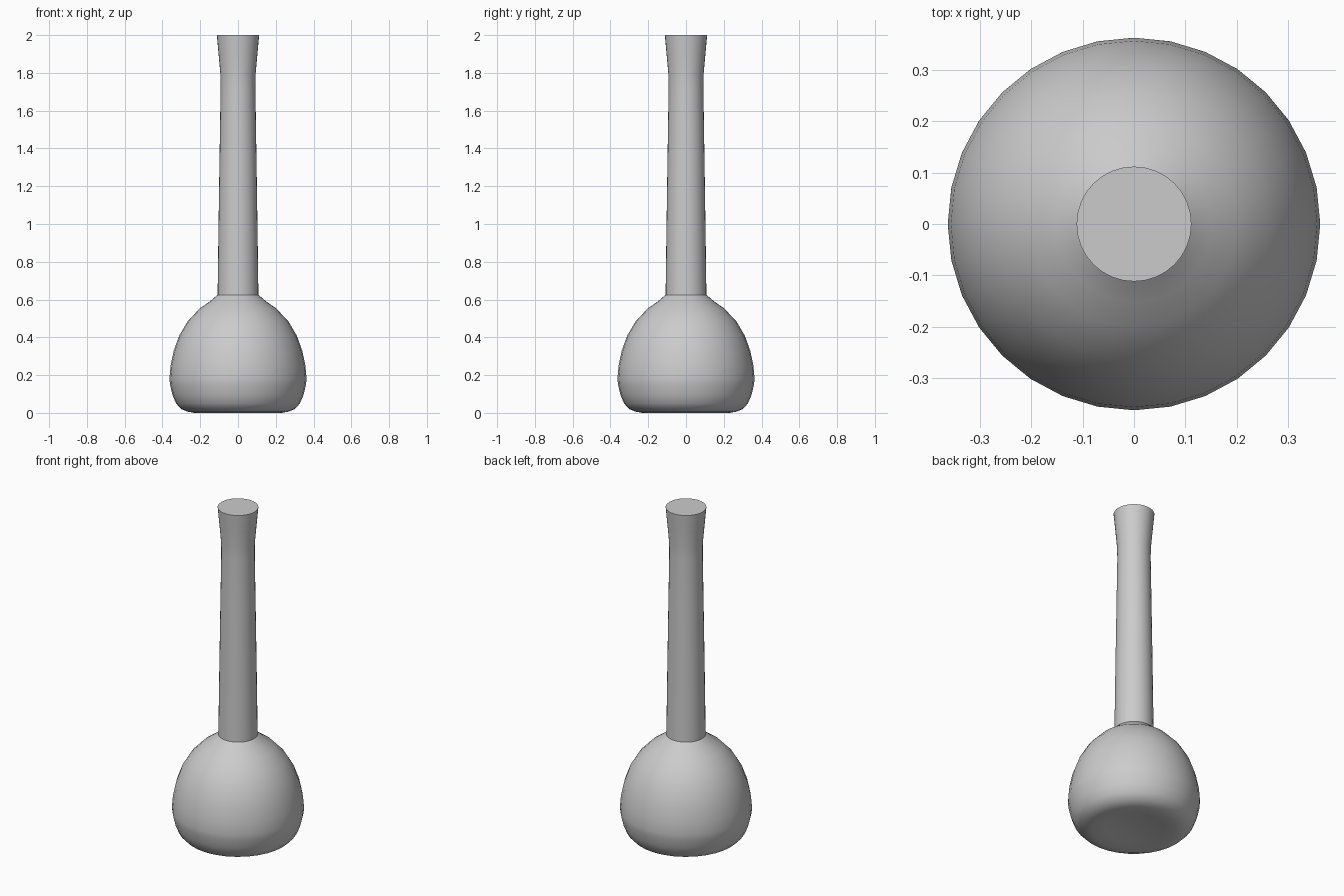
import bpy, bmesh, math

if "Cube" in bpy.data.objects:
    bpy.data.objects.remove(bpy.data.objects["Cube"])

SIDES = 32

def lathe(name, profile, angle):
    """Revolve (radius, z) points, listed bottom to top, about z."""
    bm = bmesh.new()
    rings = []
    for r, z in profile:
        if r == 0:
            rings.append([bm.verts.new((0, 0, z))] * SIDES)
        else:
            rings.append([bm.verts.new((r * math.cos(2 * math.pi * i / SIDES),
                                        r * math.sin(2 * math.pi * i / SIDES), z))
                          for i in range(SIDES)])
    for low, high in zip(rings, rings[1:]):
        for i in range(SIDES):
            j = (i + 1) % SIDES
            corners = [low[i], low[j], high[j], high[i]]
            bm.faces.new(list(dict.fromkeys(corners)))
    bmesh.ops.recalc_face_normals(bm, faces=bm.faces)
    mesh = bpy.data.meshes.new(name)
    bm.to_mesh(mesh)
    bm.free()
    ob = bpy.data.objects.new(name, mesh)
    bpy.context.collection.objects.link(ob)
    bpy.ops.object.select_all(action='DESELECT')
    ob.select_set(True)
    bpy.context.view_layer.objects.active = ob
    bpy.ops.object.shade_smooth_by_angle(angle=math.radians(angle))
    return ob

# Rounded mallet head with a slightly hollow striking face
lathe("mallet_head", [
    (0, 0.025), (0.08, 0.022), (0.16, 0.012), (0.23, 0.0), (0.265, 0.006),
    (0.30, 0.02), (0.328, 0.05), (0.347, 0.095), (0.36, 0.15), (0.363, 0.18),
    (0.357, 0.25), (0.34, 0.33), (0.311, 0.41), (0.265, 0.487), (0.20, 0.555),
    (0.152, 0.588), (0.108, 0.625)], 50)

# Slim tapered handle, flared at its flat end
lathe("handle", [
    (0.108, 0.625), (0.103, 1.0), (0.097, 1.4), (0.092, 1.72), (0.093, 1.79),
    (0.102, 1.89), (0.112, 2.0), (0, 2.0)], 30)
